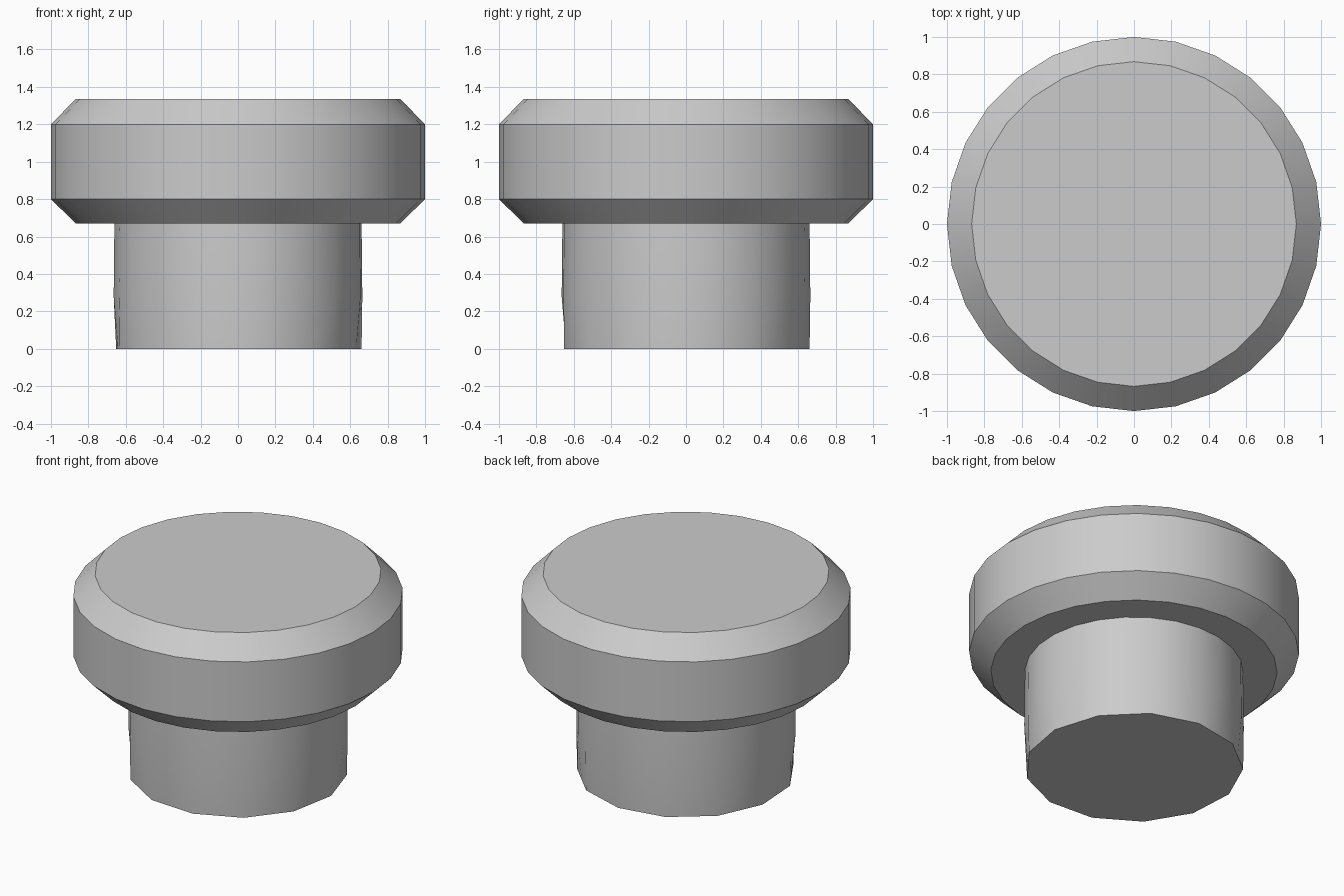
import bpy, math

cube = bpy.data.objects.get("Cube")
if cube:
    bpy.data.objects.remove(cube)

grey = bpy.data.materials.new("plain grey")
grey.use_nodes = True
colour = (0.6, 0.6, 0.6, 1)
grey.diffuse_color = colour
grey.node_tree.nodes["Principled BSDF"].inputs["Base Color"].default_value = colour


def ring(count, radius, z, start=0, pull=1):
    """Circle of points; every second one is scaled inward by pull."""
    points = []
    for i in range(count):
        a = start + math.tau * i / count
        r = radius * (pull if i % 2 else 1)
        points.append((r * math.cos(a), r * math.sin(a), z))
    return points


def loft(name, rings):
    """Closed solid through equal-sized rings, listed from bottom to top."""
    n = len(rings[0])
    faces = [list(reversed(range(n)))]
    for k in range(len(rings) - 1):
        for i in range(n):
            j = (i + 1) % n
            faces.append([k * n + i, k * n + j, (k + 1) * n + j, (k + 1) * n + i])
    faces.append([(len(rings) - 1) * n + i for i in range(n)])
    mesh = bpy.data.meshes.new(name)
    mesh.from_pydata([p for r in rings for p in r], [], faces)
    mesh.materials.append(grey)
    obj = bpy.data.objects.new(name, mesh)
    bpy.context.collection.objects.link(obj)
    bpy.ops.object.select_all(action="DESELECT")
    obj.select_set(True)
    bpy.context.view_layer.objects.active = obj
    bpy.ops.object.shade_smooth_by_angle(angle=math.radians(35))
    return obj


# Round cap with chamfered rims
profile = [(0.868, 0.67), (1, 0.8), (1, 1.2), (0.868, 1.335)]
loft("cap", [ring(28, r, z) for r, z in profile])

# Stem, round at the top and flattening to thirteen sides at the foot
turn = math.radians(225)
flat = math.cos(math.pi / 13)
loft("stem", [ring(26, 0.662, 0, turn, flat),
              ring(26, 0.666, 0.28, turn),
              ring(26, 0.662, 0.67, turn)])
